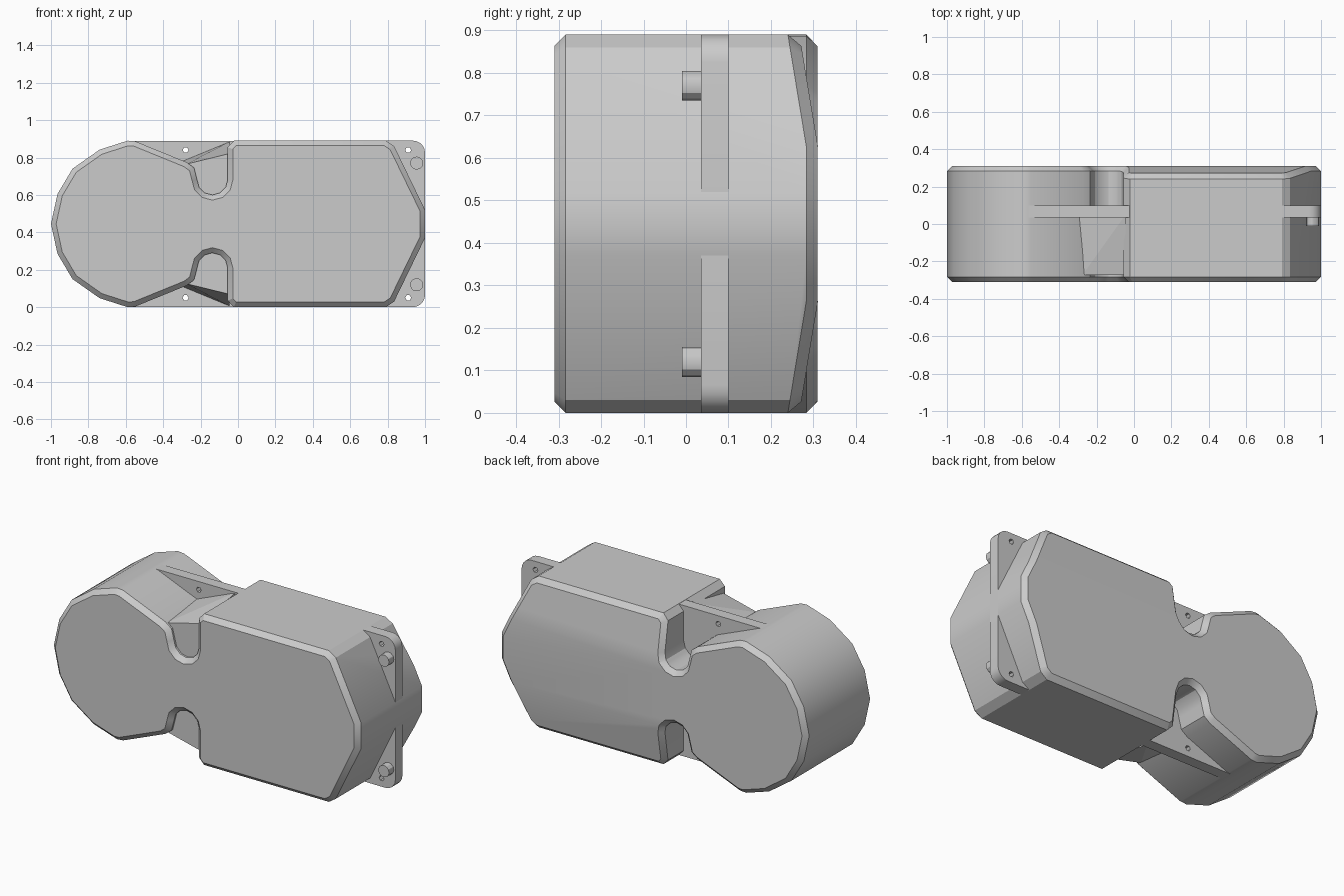
import bpy, bmesh, math
from mathutils import Vector

if "Cube" in bpy.data.objects:
    bpy.data.objects.remove(bpy.data.objects["Cube"])

H = 0.89  # overall height; everything mirrors about z = H / 2


def mesh_object(name, bm):
    bmesh.ops.recalc_face_normals(bm, faces=bm.faces)
    me = bpy.data.meshes.new(name)
    bm.to_mesh(me)
    bm.free()
    ob = bpy.data.objects.new(name, me)
    bpy.context.collection.objects.link(ob)
    return ob


def prism(name, pts, y0, y1):
    bm = bmesh.new()
    front = bm.faces.new([bm.verts.new((x, y0, z)) for x, z in pts])
    ext = bmesh.ops.extrude_face_region(bm, geom=[front], use_keep_orig=True)
    vs = [g for g in ext['geom'] if isinstance(g, bmesh.types.BMVert)]
    bmesh.ops.translate(bm, verts=vs, vec=(0, y1 - y0, 0))
    return mesh_object(name, bm)


def hull(name, pts):
    bm = bmesh.new()
    for p in pts:
        bm.verts.new(p)
    bmesh.ops.convex_hull(bm, input=bm.verts)
    return mesh_object(name, bm)


def arc(cx, cz, r, a0, a1, n):
    return [(cx + r * math.cos(math.radians(a0 + (a1 - a0) * i / n)),
             cz + r * math.sin(math.radians(a0 + (a1 - a0) * i / n))) for i in range(n + 1)]


def cut(ob, cutter):
    cutter.hide_render = True
    cutter.hide_viewport = False
    m = ob.modifiers.new("cut", 'BOOLEAN')
    m.operation = 'DIFFERENCE'
    m.solver = 'EXACT'
    m.object = cutter


def finish(ob):
    # apply modifiers, then smooth shallow edges
    dg = bpy.context.evaluated_depsgraph_get()
    me = bpy.data.meshes.new_from_object(ob.evaluated_get(dg))
    cutters = [m.object for m in ob.modifiers if m.type == 'BOOLEAN']
    ob.modifiers.clear()
    ob.data = me
    for c in cutters:
        bpy.data.objects.remove(c)
    bpy.ops.object.select_all(action='DESELECT')
    ob.select_set(True)
    bpy.context.view_layer.objects.active = ob
    bpy.ops.object.shade_smooth_by_angle(angle=math.radians(30))


# Main housing: round lobe, U-notched waist and box with tapered end
upper = [(-0.965, 0.605), (-0.885, 0.74), (-0.74, 0.842), (-0.59, 0.89), (-0.55, 0.887),
         (-0.275, 0.775), (-0.235, 0.745)]
upper += arc(-0.137, 0.682, 0.082, 180, 360, 6)
upper += [(-0.055, 0.855), (-0.022, 0.89), (0.79, 0.89), (0.835, 0.86), (1.0, 0.52)]
outline = [(-1.0, H / 2)] + upper + [(x, H - z) for x, z in reversed(upper)]
housing = prism("housing", outline, -0.31, 0.31)

# Rear of the box slopes forward toward its top and bottom
for s in (1, -1):
    wedge = [(x, y, H / 2 + s * z) for x in (-0.14, 1.2)
             for y, z in ((0.31, 0.185), (0.262, 0.475), (0.45, 0.475), (0.45, 0.185))]
    cut(housing, hull("rear_wedge_cutter", wedge))
bev = housing.modifiers.new("chamfer", 'BEVEL')
bev.width = 0.027
bev.segments = 1
bev.limit_method = 'ANGLE'
bev.angle_limit = math.radians(66)
bev.use_clamp_overlap = False
finish(housing)

# Mounting plate with rounded right corners
plate_pts = [(-0.58, 0.002), (-0.58, H - 0.002)]
plate_pts += arc(0.935, H - 0.065, 0.065, 90, 0, 5) + arc(0.935, 0.065, 0.065, 0, -90, 5)
plate = prism("mounting_plate", plate_pts, 0.035, 0.1)
for x in (-0.28, 0.91):
    for z in (0.05, H - 0.05):
        cut(plate, prism("screw_hole_cutter", arc(x, z, 0.016, 0, 300, 5), -0.05, 0.2))
finish(plate)

for side, mir in (("upper", False), ("lower", True)):
    fz = (lambda z: H - z) if mir else (lambda z: z)
    # Sloped web filling the front of the waist notch
    web = [(-0.275, -0.272, 0.765), (-0.05, -0.272, 0.82), (-0.05, -0.272, 0.56), (-0.24, -0.272, 0.56),
           (-0.3, 0.05, 0.78), (-0.045, 0.05, 0.885), (-0.045, 0.05, 0.56), (-0.24, 0.05, 0.56)]
    hull(side + "_waist_web", [(x, y, fz(z)) for x, y, z in web])
    # Locating peg on the plate
    finish(prism(side + "_peg", arc(0.955, fz(0.77), 0.035, 0, 330, 11), -0.01, 0.05))
